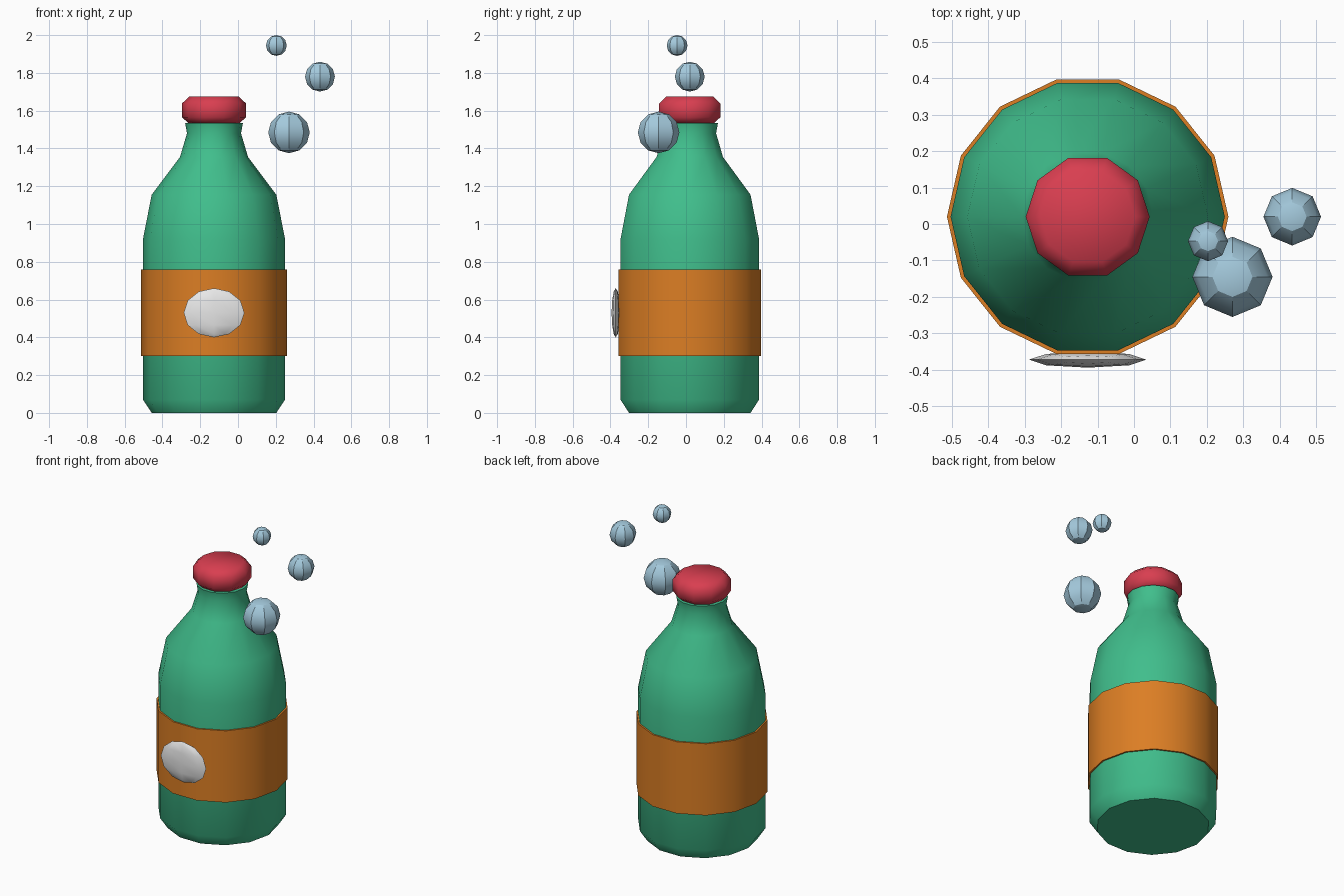
import bpy, bmesh, math

if "Cube" in bpy.data.objects:
    bpy.data.objects.remove(bpy.data.objects["Cube"])

CX, CY = -0.127, 0.02  # bottle axis


def material(name, rgb):
    m = bpy.data.materials.new(name)
    lin = [((c / 255 + 0.055) / 1.055) ** 2.4 for c in rgb]
    m.diffuse_color = (*lin, 1)
    m.use_nodes = True
    m.node_tree.nodes["Principled BSDF"].inputs["Base Color"].default_value = m.diffuse_color
    return m


green = material("green glass", (64, 190, 140))
orange = material("orange paper", (220, 126, 36))
red = material("red cap", (217, 62, 80))
blue = material("pale blue bubble", (165, 203, 222))
white = material("white emblem", (232, 232, 232))


def finish(name, bm, mat, angle):
    bmesh.ops.recalc_face_normals(bm, faces=bm.faces)
    me = bpy.data.meshes.new(name)
    bm.to_mesh(me)
    bm.free()
    me.materials.append(mat)
    ob = bpy.data.objects.new(name, me)
    bpy.context.collection.objects.link(ob)
    bpy.ops.object.select_all(action="DESELECT")
    ob.select_set(True)
    bpy.context.view_layer.objects.active = ob
    bpy.ops.object.shade_smooth_by_angle(angle=math.radians(angle))
    return ob


def lathe(name, profile, sides, mat, angle=40, ring=False):
    """Turn (radius, z) points round the bottle axis; cap the ends or join them as a ring."""
    bm = bmesh.new()
    loops = []
    for r, z in profile:
        loops.append([bm.verts.new((CX + r * math.cos(2 * math.pi * i / sides),
                                    CY + r * math.sin(2 * math.pi * i / sides), z))
                      for i in range(sides)])
    pairs = list(zip(loops, loops[1:]))
    if ring:
        pairs.append((loops[-1], loops[0]))
    else:
        bm.faces.new(loops[0])
        bm.faces.new(loops[-1])
    for a, b in pairs:
        for i in range(sides):
            j = (i + 1) % sides
            bm.faces.new((a[i], a[j], b[j], b[i]))
    return finish(name, bm, mat, angle)


def ball(name, centre, radii, mat, angle):
    bm = bmesh.new()
    bmesh.ops.create_uvsphere(bm, u_segments=8, v_segments=6, radius=1)
    bmesh.ops.scale(bm, vec=radii, verts=bm.verts)
    bmesh.ops.translate(bm, vec=centre, verts=bm.verts)
    return finish(name, bm, mat, angle)


# Bottle, wrapped label and cap
lathe("bottle", [(0.33, 0), (0.376, 0.07), (0.376, 0.92), (0.33, 1.155),
                 (0.18, 1.355), (0.143, 1.48), (0.153, 1.535)], 14, green, 50)
lathe("label", [(0.386, 0.3), (0.386, 0.76), (0.37, 0.76), (0.37, 0.3)], 14, orange, 40, True)
lathe("cap", [(0.13, 1.53), (0.17, 1.565), (0.17, 1.638), (0.13, 1.675)], 10, red, 60)

# Emblem on the label front
ball("emblem", (CX, -0.372, 0.53), (0.161, 0.022, 0.13), white, 40)

# Bubbles
for i, (c, r) in enumerate([((0.27, -0.145, 1.485), 0.11),
                            ((0.434, 0.02, 1.78), 0.079),
                            ((0.203, -0.047, 1.945), 0.055)]):
    ball(f"bubble_{i + 1}", c, (r, r, r), blue, 30)
